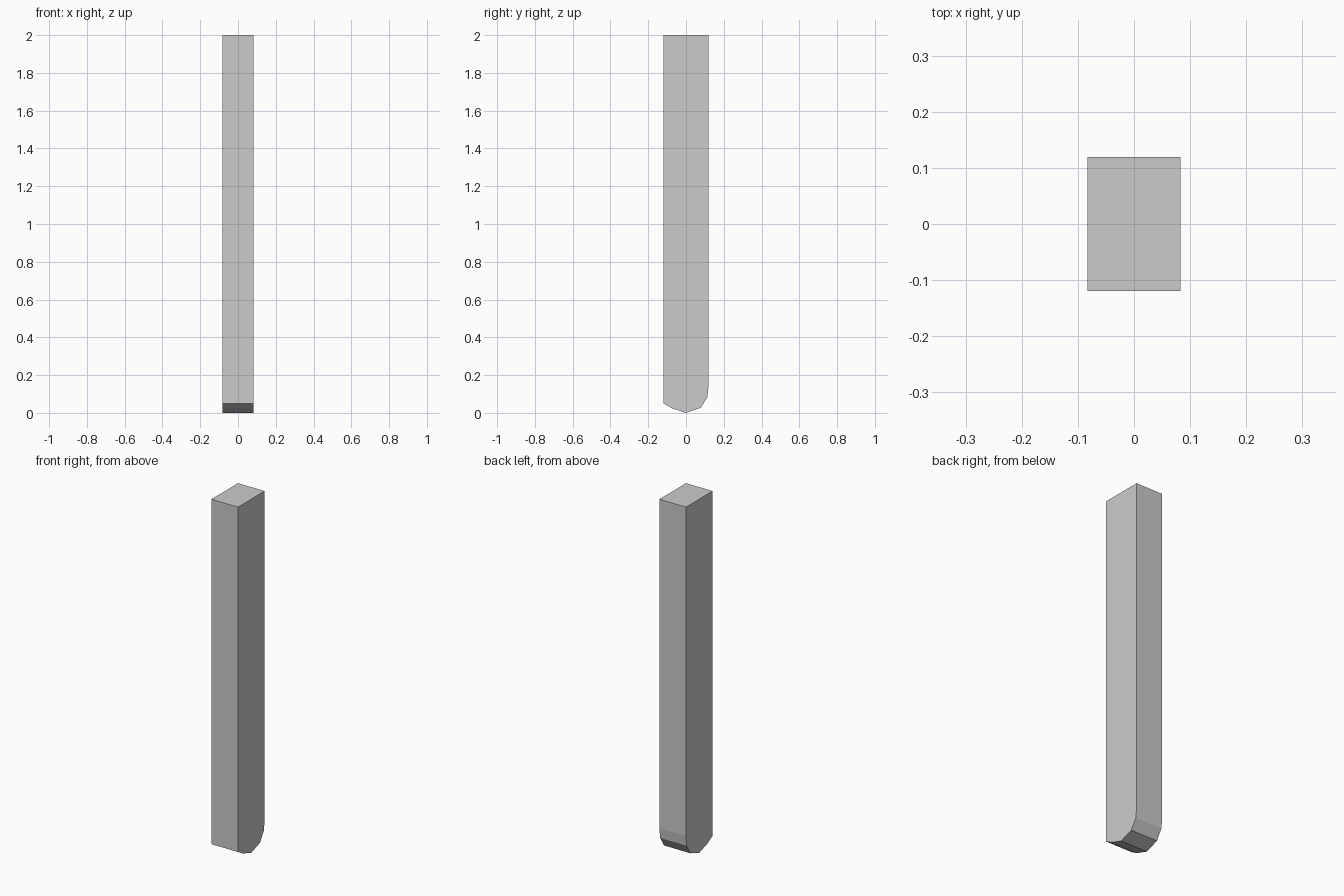
import bpy, bmesh

if "Cube" in bpy.data.objects:
    bpy.data.objects.remove(bpy.data.objects["Cube"])

HALF_WIDTH = 0.083

# Side profile (y, z): square top, faceted rounded foot, fuller towards the back
profile = [(-0.119, 2.0), (-0.119, 0.05), (-0.075, 0.025), (0.0, 0.0),
           (0.078, 0.027), (0.113, 0.083), (0.119, 0.14), (0.119, 2.0)]

# Post: profile extruded along x
bm = bmesh.new()
face = bm.faces.new([bm.verts.new((-HALF_WIDTH, y, z)) for y, z in profile])
ext = bmesh.ops.extrude_face_region(bm, geom=[face])
moved = [v for v in ext["geom"] if isinstance(v, bmesh.types.BMVert)]
bmesh.ops.translate(bm, verts=moved, vec=(2 * HALF_WIDTH, 0, 0))
bmesh.ops.recalc_face_normals(bm, faces=bm.faces)

mesh = bpy.data.meshes.new("post")
bm.to_mesh(mesh)
bm.free()
bpy.context.collection.objects.link(bpy.data.objects.new("post", mesh))
